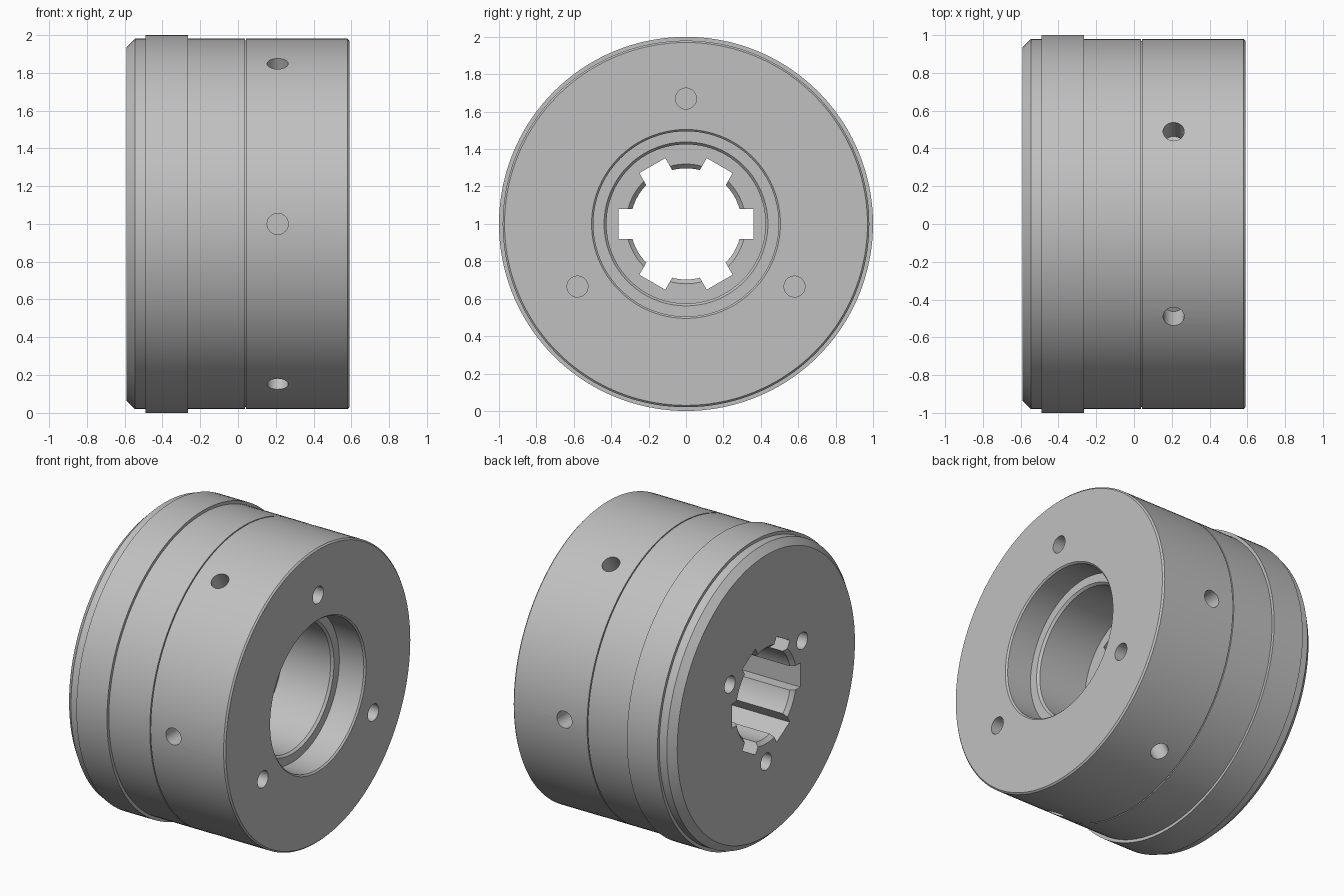
import bpy, bmesh
from math import radians, pi
from mathutils import Matrix, Vector

cube = bpy.data.objects.get("Cube")
if cube:
    bpy.data.objects.remove(cube, do_unlink=True)

AXIS = Matrix.Translation((0, 0, 1))


def finish(bm, name):
    bmesh.ops.recalc_face_normals(bm, faces=bm.faces)
    mesh = bpy.data.meshes.new(name)
    bm.to_mesh(mesh)
    bm.free()
    ob = bpy.data.objects.new(name, mesh)
    bpy.context.collection.objects.link(ob)
    return ob


def lathe(name, profile, steps=144):
    """Spin a closed (x, radius) profile around the horizontal axis."""
    bm = bmesh.new()
    rings = []
    for i in range(steps):
        turn = AXIS @ Matrix.Rotation(2 * pi * i / steps, 4, 'X')
        rings.append([bm.verts.new(turn @ Vector((x, 0, r))) for x, r in profile])
    n = len(profile)
    for i in range(steps):
        a, b = rings[i], rings[(i + 1) % steps]
        for j in range(n):
            k = (j + 1) % n
            bm.faces.new((a[j], a[k], b[k], b[j]))
    return finish(bm, name)


def around(angle):
    """Frame whose z points outward at the given angle from +y."""
    return AXIS @ Matrix.Rotation(radians(angle - 90), 4, 'X')


def drill(bm, matrix, depth, radius=0.056):
    bmesh.ops.create_cone(bm, cap_ends=True, segments=32, radius1=radius,
                          radius2=radius, depth=depth, matrix=matrix)


# Ring body: outer surface from the rear, then the stepped bore back again
body = lathe("chuck_body", [
    (-0.59, 0.935), (-0.545, 0.98), (-0.49, 0.98), (-0.49, 1.0),
    (-0.265, 1.0), (-0.265, 0.98), (0.036, 0.98), (0.036, 0.97),
    (0.043, 0.97), (0.043, 0.98), (0.58, 0.98), (0.59, 0.97),
    (0.59, 0.505), (0.58, 0.495), (0.40, 0.495), (0.40, 0.438),
    (0.385, 0.425), (0.03, 0.425), (0.03, 0.32), (0.005, 0.297),
    (-0.565, 0.297), (-0.59, 0.32)])

# Cutters: six spline slots, six side sockets, three holes on each face
bm = bmesh.new()
sideways = Matrix.Rotation(pi / 2, 4, 'Y')
for i in range(6):
    frame = around(60 * i)
    bmesh.ops.create_cube(bm, size=1, matrix=frame @ Matrix.Translation((-0.3, 0, 0.28))
                          @ Matrix.Diagonal((0.8, 0.16, 0.16, 1)))
    drill(bm, frame @ Matrix.Translation((0.21, 0, 0.93)), 0.2)
for i in range(3):
    drill(bm, around(90 + 120 * i) @ Matrix.Translation((0.59, 0, 0.67)) @ sideways, 0.5)
    drill(bm, around(30 + 120 * i) @ Matrix.Translation((-0.59, 0, 0.44)) @ sideways, 0.5)
cutter = finish(bm, "hole_cutter")
cutter.hide_render = True

cut = body.modifiers.new("holes", 'BOOLEAN')
cut.operation = 'DIFFERENCE'
cut.solver = 'EXACT'
cut.object = cutter
bpy.ops.object.select_all(action='DESELECT')
body.select_set(True)
bpy.context.view_layer.objects.active = body
bpy.ops.object.modifier_apply(modifier=cut.name)
bpy.data.objects.remove(cutter, do_unlink=True)

# Plain steel grey
steel = bpy.data.materials.new("steel_grey")
steel.use_nodes = True
color = (0.53, 0.53, 0.53, 1)
steel.diffuse_color = color
steel.node_tree.nodes["Principled BSDF"].inputs["Base Color"].default_value = color
body.data.materials.clear()
body.data.materials.append(steel)
bpy.ops.object.shade_smooth_by_angle(angle=radians(25))
